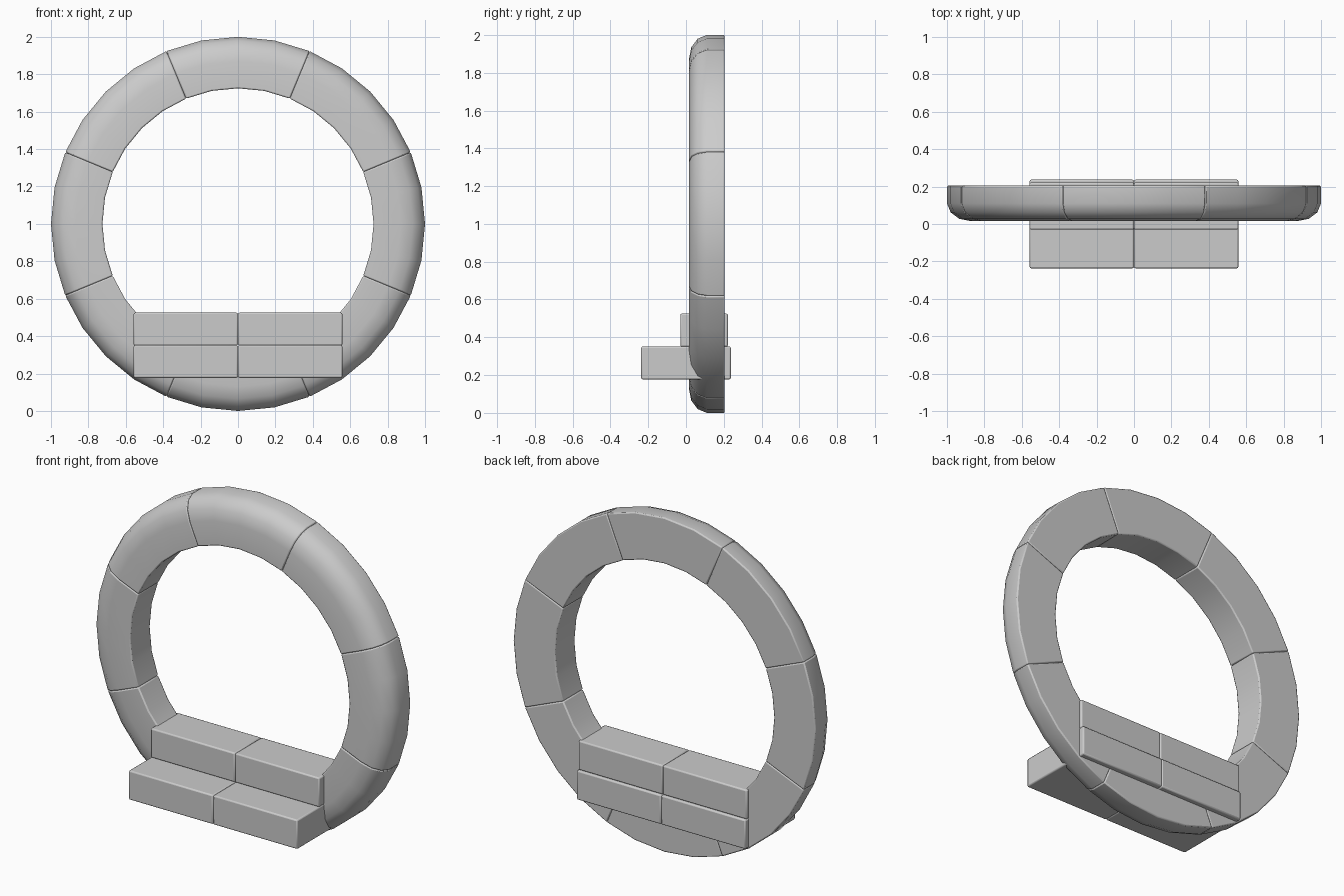
import bpy, bmesh, math

if "Cube" in bpy.data.objects:
    bpy.data.objects.remove(bpy.data.objects["Cube"])

SEGMENTS, STEPS, CENTER_Z = 8, 4, 1.0

# Ring cross-section as (radius, y): flat back, rounded outer front edge
PROFILE = [(0.725, 0.205), (1.0, 0.205), (1.0, 0.11), (0.98, 0.062),
           (0.935, 0.028), (0.87, 0.015), (0.725, 0.015)]


def finish(bm, name, bevel):
    bmesh.ops.recalc_face_normals(bm, faces=bm.faces)
    mesh = bpy.data.meshes.new(name)
    bm.to_mesh(mesh)
    bm.free()
    obj = bpy.data.objects.new(name, mesh)
    bpy.context.collection.objects.link(obj)
    mod = obj.modifiers.new("soft_edges", 'BEVEL')
    mod.width = bevel
    mod.segments = 2
    mod.limit_method = 'ANGLE'
    mod.angle_limit = math.radians(45)
    bpy.ops.object.select_all(action='DESELECT')
    obj.select_set(True)
    bpy.context.view_layer.objects.active = obj
    bpy.ops.object.shade_smooth_by_angle(angle=math.radians(35))
    return obj


def ring_segment(index):
    bm = bmesh.new()
    span = 2 * math.pi / SEGMENTS
    loops = []
    for k in range(STEPS + 1):
        a = (index - 0.5 + k / STEPS) * span
        loops.append([bm.verts.new((r * math.cos(a), y, CENTER_Z + r * math.sin(a)))
                      for r, y in PROFILE])
    n = len(PROFILE)
    for a, b in zip(loops, loops[1:]):
        for i in range(n):
            j = (i + 1) % n
            bm.faces.new((a[i], a[j], b[j], b[i]))
    bm.faces.new(loops[0])
    bm.faces.new(loops[-1])
    finish(bm, f"ring_segment_{index + 1}", 0.007)


def step_block(name, x0, x1, y0, y1, z0, z1):
    bm = bmesh.new()
    bmesh.ops.create_cube(bm, size=1)
    for v in bm.verts:
        v.co = ((x0 + x1) / 2 + v.co.x * (x1 - x0),
                (y0 + y1) / 2 + v.co.y * (y1 - y0),
                (z0 + z1) / 2 + v.co.z * (z1 - z0))
    finish(bm, name, 0.008)


# Stone ring made of eight curved blocks
for i in range(SEGMENTS):
    ring_segment(i)

# Two steps, each split into a left and right block
for side, x0, x1 in (("left", -0.558, 0), ("right", 0, 0.558)):
    step_block(f"lower_step_{side}", x0, x1, -0.237, 0.237, 0.177, 0.352)
    step_block(f"upper_step_{side}", x0, x1, -0.03, 0.222, 0.35, 0.525)
